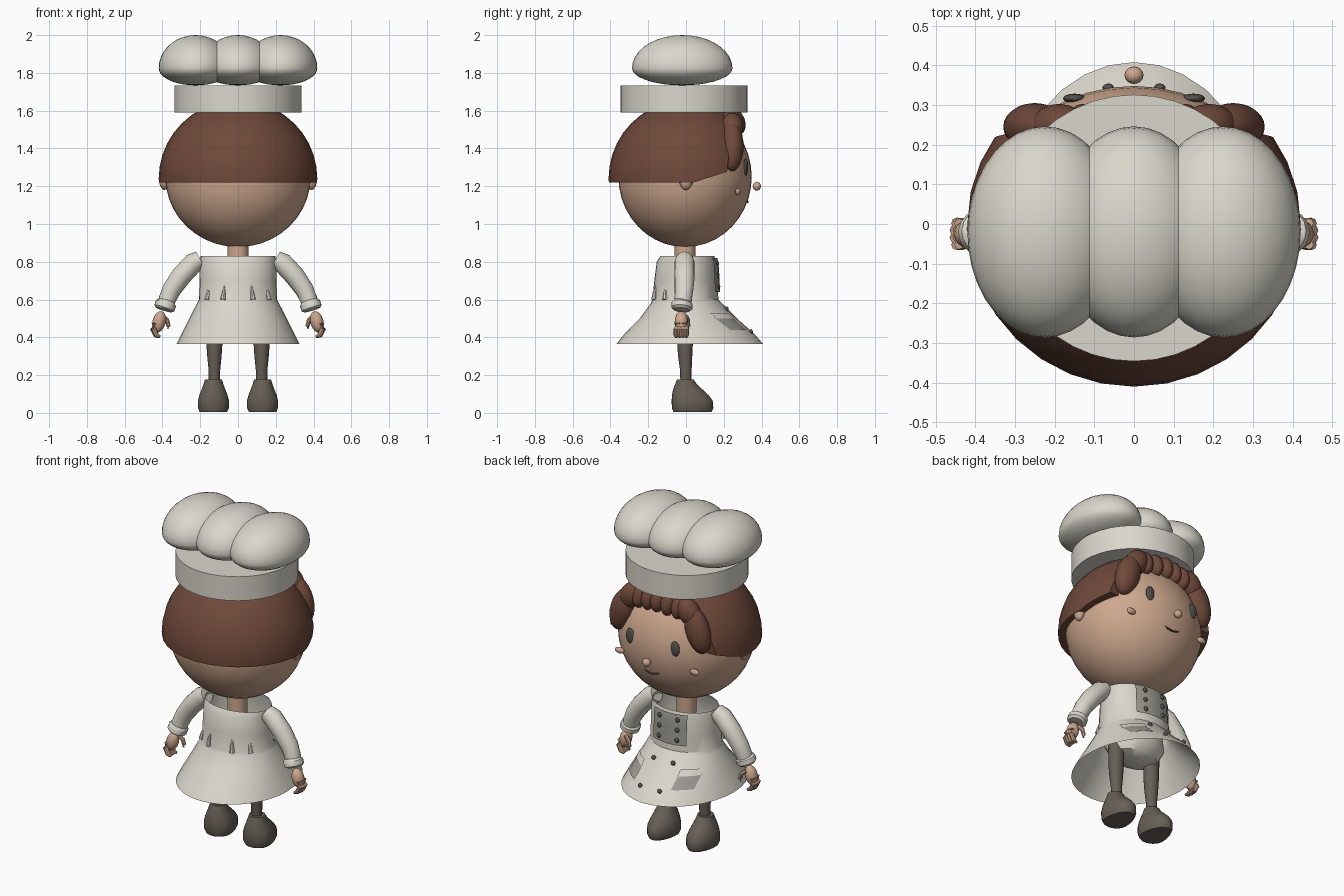
import bpy, bmesh, math
from mathutils import Vector, Matrix

if "Cube" in bpy.data.objects:
    bpy.data.objects.remove(bpy.data.objects["Cube"])


def material(name, r, g, b):
    m = bpy.data.materials.new(name)
    m.diffuse_color = (r, g, b, 1)
    m.use_nodes = True
    m.node_tree.nodes["Principled BSDF"].inputs["Base Color"].default_value = m.diffuse_color
    return m


CREAM = material("cream cloth", .70, .68, .60)
GREY = material("grey cloth", .33, .32, .28)
HAIR = material("brown hair", .16, .066, .043)
SKIN = material("skin", .62, .39, .27)
BOOT = material("dark leather", .135, .115, .092)
DARK = material("dark grey", .09, .088, .08)


def finish(bm, name, mat, angle=40, fix=True):
    if fix:
        bmesh.ops.recalc_face_normals(bm, faces=bm.faces)
    me = bpy.data.meshes.new(name)
    bm.to_mesh(me)
    bm.free()
    me.materials.append(mat)
    ob = bpy.data.objects.new(name, me)
    bpy.context.collection.objects.link(ob)
    bpy.ops.object.select_all(action='DESELECT')
    ob.select_set(True)
    bpy.context.view_layer.objects.active = ob
    bpy.ops.object.shade_smooth_by_angle(angle=math.radians(angle))
    return ob


def ball(name, mat, loc, size, rot_y=0, rot_x=0, seg=24, down=1):
    """Ellipsoid; 'down' squashes the lower half."""
    bm = bmesh.new()
    bmesh.ops.create_uvsphere(bm, u_segments=seg, v_segments=seg // 2, radius=1)
    for v in bm.verts:
        if v.co.z < 0:
            v.co.z *= down
    m = (Matrix.Translation(loc) @ Matrix.Rotation(rot_y, 4, 'Y')
         @ Matrix.Rotation(rot_x, 4, 'X') @ Matrix.Diagonal((*size, 1)))
    bmesh.ops.transform(bm, matrix=m, verts=bm.verts)
    return finish(bm, name, mat)


def skin_rings(bm, rings, cap_start, cap_end):
    vs = [[bm.verts.new(p) for p in ring] for ring in rings]
    n = len(vs[0])
    for a, b in zip(vs, vs[1:]):
        for i in range(n):
            j = (i + 1) % n
            bm.faces.new((a[i], a[j], b[j], b[i]))
    if cap_start:
        bm.faces.new(vs[0][::-1])
    if cap_end:
        bm.faces.new(vs[-1])


def loft(name, mat, rows, cx=0, n=28, caps=(True, True), angle=40):
    """Stack of rings: (z, half width, back depth, front depth)."""
    rings = []
    for z, rx, rb, rf in rows:
        ring = []
        for i in range(n):
            a = 2 * math.pi * i / n
            s = math.sin(a)
            ring.append((cx + rx * math.cos(a), s * (rf if s > 0 else rb), z))
        rings.append(ring)
    bm = bmesh.new()
    skin_rings(bm, rings, *caps)
    return finish(bm, name, mat, angle, fix=all(caps))


def tube(name, mat, path, radii, n=16):
    pts = [Vector(p) for p in path]
    rings = []
    for k, p in enumerate(pts):
        d = pts[min(k + 1, len(pts) - 1)] - pts[max(k - 1, 0)]
        q = d.to_track_quat('Z', 'Y')
        rings.append([p + q @ Vector((radii[k] * math.cos(2 * math.pi * i / n),
                                      radii[k] * math.sin(2 * math.pi * i / n), 0))
                      for i in range(n)])
    bm = bmesh.new()
    skin_rings(bm, rings, True, True)
    return finish(bm, name, mat)


# Head, nose, ears, face
HEAD = Vector((0, -.005, 1.25))
HR = Vector((.385, .353, .372))


def face_y(x, z):
    return HEAD.y + HR.y * math.sqrt(max(0, 1 - (x / HR.x) ** 2 - ((z - HEAD.z) / HR.z) ** 2))


ball("head", SKIN, HEAD, HR, seg=40)
ball("nose", SKIN, (0, .375, 1.2), (.024, .022, .024), seg=16)
tube("mouth", DARK, [(x, face_y(x, 1.12), 1.115 + 6 * x * x) for x in (-.05, -.03, 0, .03, .05)],
     [.003, .005, .005, .005, .003], 8)
for s in (-1, 1):
    ball("eye", DARK, (s * .15, face_y(.15, 1.3), 1.3), (.029, .012, .045), seg=16)
    ball("cheek", SKIN, (s * .25, .275, 1.17), (.03, .014, .018), seg=16)
    ball("ear", SKIN, (s * .39, 0, 1.235), (.028, .036, .055), seg=16)
tube("neck", SKIN, [(0, -.005, .76), (0, -.005, .92)], [.055, .055])

# Hair cap, trimmed along the back hem, the temples and the forehead
bm = bmesh.new()
bmesh.ops.create_uvsphere(bm, u_segments=32, v_segments=20, radius=1)
bmesh.ops.transform(bm, verts=bm.verts, matrix=Matrix.Translation((0, 0, 1.24))
                    @ Matrix.Diagonal((.42, .41, .415, 1)))
for co, no in (((0, 0, 1.22), (0, 0, -1)), ((0, .04, 1.22), (0, .32, -1)), ((0, .23, 1.4), (0, 1, -.1))):
    bmesh.ops.bisect_plane(bm, geom=bm.verts[:] + bm.edges[:] + bm.faces[:], dist=1e-5,
                           plane_co=co, plane_no=no, clear_outer=True)
    bmesh.ops.holes_fill(bm, edges=[e for e in bm.edges if e.is_boundary])
finish(bm, "hair_cap", HAIR, 35)

# Side curls and rolled fringe
for s in (-1, 1):
    ball("side_curl", HAIR, (s * .25, .245, 1.41), (.072, .06, .135), rot_y=-s * .3)
    ball("upper_curl", HAIR, (s * .19, .245, 1.51), (.065, .058, .085), rot_y=-s * .6)
for i in range(5):
    x = (i - 2) * .065
    ball("fringe_roll", HAIR, (x, .258 - abs(x) * .1, 1.54 - abs(x) * .1), (.042, .055, .075), rot_x=.4, seg=16)

# Hat band and three puffs
bm = bmesh.new()
bmesh.ops.create_cone(bm, cap_ends=True, segments=40, radius1=.336, radius2=.336, depth=.145,
                      matrix=Matrix.Translation((0, -.01, 1.662)))
finish(bm, "hat_band", CREAM)
for x in (-.225, 0, .225):
    ball("hat_puff", CREAM, (x, -.02, 1.825), (.195, .266, .175), seg=36, down=.52)

# Dress
DRESS = [(.83, .198, .135, .15), (.80, .202, .155, .16), (.70, .204, .168, .165), (.60, .207, .178, .172),
         (.58, .217, .186, .19), (.50, .258, .245, .27), (.42, .298, .325, .36), (.365, .325, .368, .408)]
loft("dress", CREAM, DRESS[::-1], n=32, caps=(False, False), angle=30)
loft("underwear", CREAM, [(.43, .06, .05, .05), (.45, .14, .1, .1), (.52, .18, .14, .14), (.6, .17, .13, .13)])


def dress_y(x, z):
    for a, b in zip(DRESS, DRESS[1:]):
        if b[0] <= z <= a[0]:
            t = (a[0] - z) / (a[0] - b[0])
            rx, rf = a[1] + t * (b[1] - a[1]), a[3] + t * (b[3] - a[3])
            return rf * math.sqrt(max(0, 1 - (x / rx) ** 2))
    return 0


def patch(name, mat, x0, x1, z0, z1, lift=.008, n=6):
    """Thin plate that follows the front of the dress."""
    bm = bmesh.new()
    g = [[bm.verts.new((x, dress_y(x, z) + lift, z))
          for x in [x0 + (x1 - x0) * i / n for i in range(n + 1)]]
         for z in [z0 + (z1 - z0) * j / n for j in range(n + 1)]]
    for j in range(n):
        for i in range(n):
            bm.faces.new((g[j][i + 1], g[j][i], g[j + 1][i], g[j + 1][i + 1]))
    return finish(bm, name, mat, fix=False)


# Breast panel, pockets, buttons, seams and waist pleats
patch("breast_panel", GREY, -.11, .11, .64, .82, .012)
for s in (-1, 1):
    xs = sorted((s * .12, s * .215))
    patch("pocket", GREY, xs[0], xs[1], .44, .51)
    patch("pocket_flap", CREAM, xs[0], xs[1], .50, .53, .015)
    for z in (.67, .73, .79):
        ball("button", DARK, (s * .06, dress_y(.06, z) + .014, z), (.014, .008, .014), seg=12)
    for z in (.55, .43):
        ball("button", DARK, (s * .065, dress_y(.065, z) + .004, z), (.014, .01, .014), seg=12)
    for x in (.08, .165):
        y = -.178 * math.sqrt(1 - (x / .207) ** 2)
        tube("pleat", CREAM, [(s * x, y - .006, .60), (s * x * .95, y - .002, .64), (s * x * .9, y + .01, .68)],
             [.014, .01, .003], 8)

for s in (-1, 1):
    # Sleeve and cuff
    tube("sleeve", CREAM, [(s * .20, -.008, .815), (s * .235, -.008, .795), (s * .30, -.008, .725),
                           (s * .35, -.01, .655), (s * .375, -.015, .60), (s * .385, -.02, .56)],
         [.045, .054, .054, .05, .046, .044])
    tube("cuff", CREAM, [(s * .378, -.018, .59), (s * .381, -.02, .58), (s * .39, -.022, .555), (s * .393, -.023, .545)],
         [.046, .056, .056, .044])
    # Hand with four fingers and a thumb
    ball("palm", SKIN, (s * .418, -.025, .482), (.035, .035, .058), rot_y=-s * .25, seg=16)
    for k in range(4):
        y = -.052 + k * .018
        x = .447 - abs(k - 1.5) * .004
        tube("finger", SKIN, [(s * x, y, .475), (s * (x + .006), y, .445), (s * (x - .01), y, .41),
                              (s * (x - .03), y, .402)], [.012, .014, .013, .007], 8)
    tube("thumb", SKIN, [(s * .40, 0, .51), (s * .375, .01, .49), (s * .368, .012, .46), (s * .372, .012, .445)],
         [.012, .013, .011, .006], 8)
    # Boot and leg
    loft("boot", BOOT, [(.008, .072, .066, .135), (.03, .082, .075, .145), (.07, .082, .076, .141),
                        (.10, .074, .074, .118), (.13, .062, .068, .085), (.16, .051, .056, .054),
                        (.182, .045, .048, .04)], cx=s * .13, angle=50)
    loft("leg", BOOT, [(.17, .03, .03, .028), (.23, .031, .032, .03), (.30, .038, .042, .033),
                       (.36, .042, .046, .036), (.52, .046, .048, .042)], cx=s * .125, n=20)

# Base shift so the soles touch the ground
for ob in bpy.data.objects:
    if ob.name.startswith("boot"):
        ob.location.z = -.004
